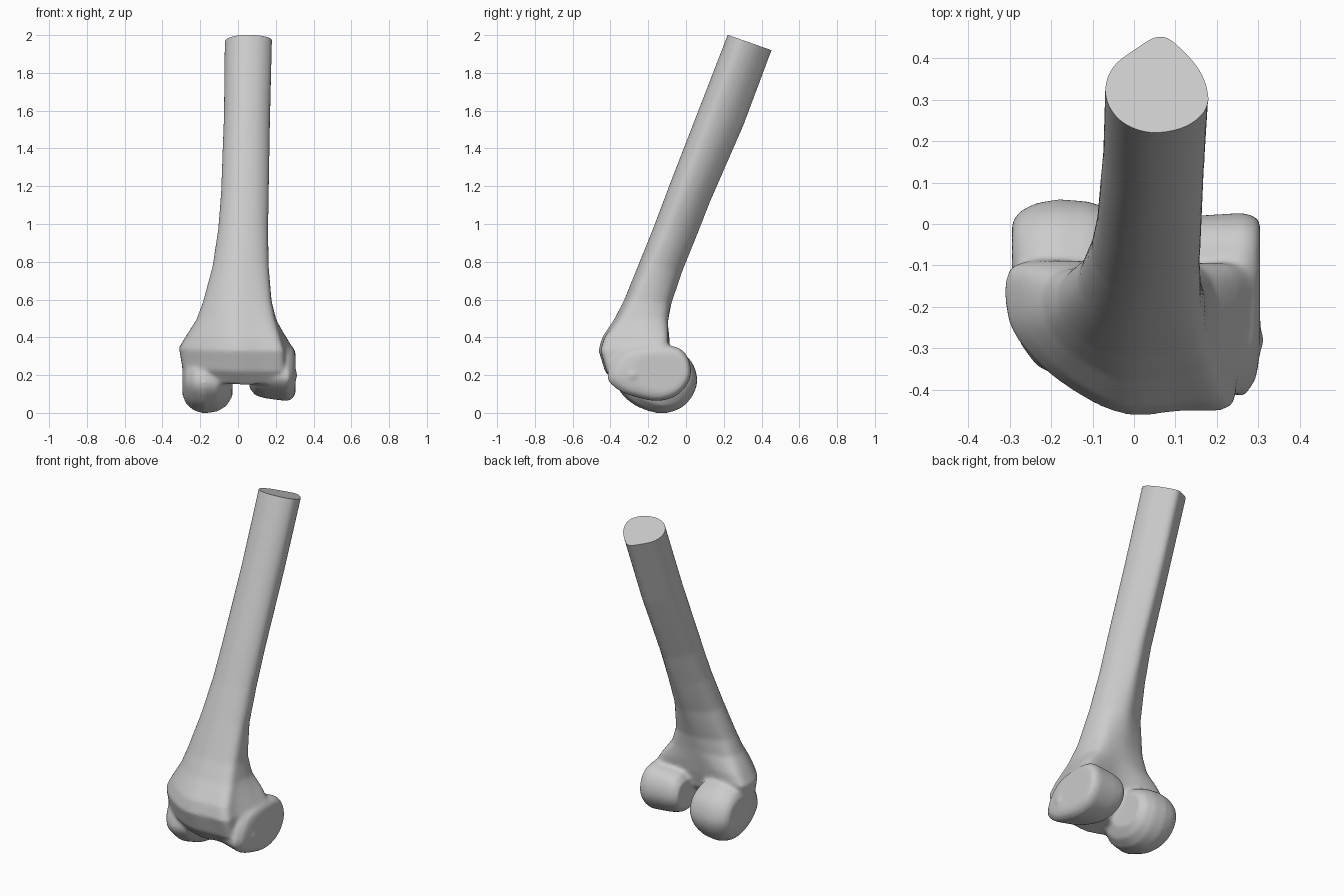
import bpy, bmesh
from mathutils import Vector

if "Cube" in bpy.data.objects:
    bpy.data.objects.remove(bpy.data.objects["Cube"])

bone = bpy.data.materials.new("bone_grey")
bone.use_nodes = True
colour = (0.6, 0.6, 0.6, 1)
bone.diffuse_color = colour
bone.node_tree.nodes["Principled BSDF"].inputs["Base Color"].default_value = colour


def rounded(points, steps=5):
    """Closed smooth curve through 2D points."""
    n, out = len(points), []
    for i in range(n):
        a, b, c, d = (Vector(points[(i + k) % n]) for k in (-1, 0, 1, 2))
        for s in range(steps):
            t = s / steps
            out.append(0.5 * (2 * b + (c - a) * t + (2 * a - 5 * b + 4 * c - d) * t ** 2
                              + (3 * b - a - 3 * c + d) * t ** 3))
    return out


def loft(bm, rings):
    """Closed skin over matching rings, capped at both ends."""
    loops = [[bm.verts.new(p) for p in ring] for ring in rings]
    faces = [bm.faces.new(loops[0]), bm.faces.new(loops[-1])]
    for a, b in zip(loops, loops[1:]):
        for i in range(len(a)):
            j = (i + 1) % len(a)
            faces.append(bm.faces.new((a[i], a[j], b[j], b[i])))
    bmesh.ops.recalc_face_normals(bm, faces=faces)


def condyle(bm, outline, pivot, stations):
    """Side outline swept across x, scaled about a pivot."""
    curve, pivot = rounded(outline), Vector(pivot)
    rings = []
    for x, scale in stations:
        pts = [pivot + (p - pivot) * scale for p in curve]
        rings.append([(x, p.x, p.y) for p in pts])
    loft(bm, rings)


bm = bmesh.new()

# Shaft flaring into the wide lower end: two section shapes are blended
shaft = rounded([(-1, -.1), (-.9, -.5), (-.6, -.83), (-.1, -1), (.5, -.9), (.9, -.6),
                 (1, -.25), (.85, .25), (.5, .7), (.08, 1), (-.45, .7), (-.85, .35)])
flare = rounded([(-1, .5), (-.92, 0), (-.6, -.55), (-.08, -1), (.45, -.97), (.8, -.93),
                 (.87, -.5), (.98, .3), (.9, .9), (.1, .8), (-.5, .95), (-.93, .9)])
# front y, front z, back y, back z, right x, left x, blend
sections = [
    (.26, 2.1, .49, 2.02, -.07, .18, 0),
    (.22, 2, .455, 1.92, -.07, .18, 0),
    (.065, 1.6, .305, 1.52, -.075, .17, 0),
    (-.09, 1.2, .13, 1.12, -.09, .163, 0),
    (-.165, 1, .06, .94, -.105, .16, .05),
    (-.245, .8, -.015, .75, -.135, .165, .15),
    (-.325, .6, -.067, .58, -.185, .187, .4),
    (-.375, .5, -.077, .49, -.22, .215, .6),
    (-.44, .4, -.075, .41, -.275, .26, .9),
    (-.458, .33, -.08, .35, -.312, .29, 1),
    (-.425, .22, -.11, .25, -.295, .295, 1),
    (-.37, .15, -.2, .17, -.21, .25, 1),
]
rings = []
for yf, zf, yb, zb, xr, xl, blend in sections:
    ring = []
    for a, b in zip(shaft, flare):
        p = a.lerp(b, blend)
        v = (p.y + 1) / 2
        ring.append(((xr + xl) / 2 + p.x * (xl - xr) / 2, yf + (yb - yf) * v, zf + (zb - zf) * v))
    rings.append(ring)
loft(bm, rings)

# Inner (right) condyle, the larger and lower one
condyle(bm, [(-.37, .16), (-.3, .06), (-.2, .01), (-.11, -.002), (-.02, .03), (.04, .1),
             (.06, .18), (.03, .27), (-.04, .33), (-.15, .36), (-.3, .3)], (-.05, .2),
        [(-.295, .5), (-.275, .75), (-.235, .92), (-.18, 1), (-.11, .95), (-.06, .8), (-.03, .55)])

# Outer (left) condyle
condyle(bm, [(-.42, .2), (-.36, .12), (-.25, .078), (-.15, .062), (-.06, .085), (0, .14),
             (.027, .21), (.012, .29), (-.04, .345), (-.15, .36), (-.33, .33)], (-.05, .22),
        [(.06, .55), (.09, .8), (.14, .9), (.2, .95), (.265, 1), (.295, .88), (.305, .7)])

# Knob on the outer side
knob = bmesh.ops.create_uvsphere(bm, u_segments=16, v_segments=10, radius=.045)["verts"]
bmesh.ops.translate(bm, verts=knob, vec=(.27, -.28, .2))

mesh = bpy.data.meshes.new("thigh_bone")
bm.to_mesh(mesh)
bm.free()
obj = bpy.data.objects.new("thigh_bone", mesh)
bpy.context.collection.objects.link(obj)
bpy.context.view_layer.objects.active = obj
obj.select_set(True)

# Fuse the parts into one smooth skin
fuse = obj.modifiers.new("fuse", "REMESH")
fuse.mode = "VOXEL"
fuse.voxel_size = .01
soften = obj.modifiers.new("soften", "SMOOTH")
soften.factor = .5
soften.iterations = 10
for name in ("fuse", "soften"):
    bpy.ops.object.modifier_apply(modifier=name)

# Clean slanted saw cut across the top
bm = bmesh.new()
bm.from_mesh(mesh)
cut = bmesh.ops.bisect_plane(bm, geom=bm.verts[:] + bm.edges[:] + bm.faces[:],
                             plane_co=(0, .225, 2), plane_no=(0, .33, .94), clear_outer=True)
rim = [e for e in cut["geom_cut"] if isinstance(e, bmesh.types.BMEdge)]
bmesh.ops.contextual_create(bm, geom=rim)
bmesh.ops.recalc_face_normals(bm, faces=bm.faces)
bm.to_mesh(mesh)
bm.free()

mesh.materials.clear()
mesh.materials.append(bone)
bpy.ops.object.shade_smooth_by_angle(angle=.7)
